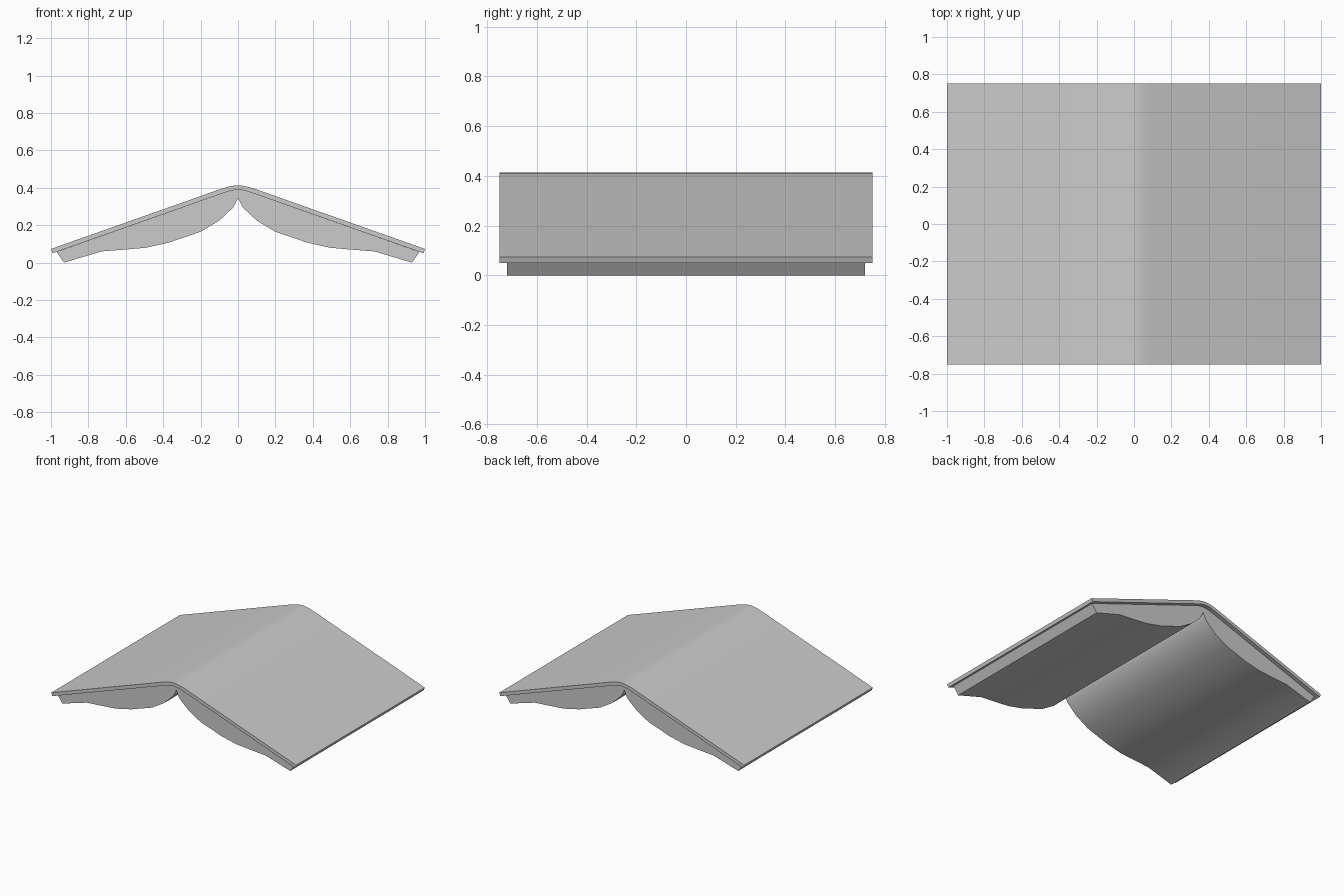
import bpy
import bmesh
import math

if "Cube" in bpy.data.objects:
    bpy.data.objects.remove(bpy.data.objects["Cube"], do_unlink=True)

grey = bpy.data.materials.new("light grey")
grey.use_nodes = True
colour = (0.6, 0.6, 0.6, 1)
grey.diffuse_color = colour
grey.node_tree.nodes["Principled BSDF"].inputs["Base Color"].default_value = colour


def mirrored(half):
    """Extend a half profile, running from the right edge to x = 0, to the left edge."""
    return half + [(-x, z) for x, z in reversed(half) if x > 0]


def extrude_profile(name, profile, half_depth):
    """Make a solid by sweeping an x-z profile along y."""
    mesh = bpy.data.meshes.new(name)
    bm = bmesh.new()
    face = bm.faces.new([bm.verts.new((x, -half_depth, z)) for x, z in profile])
    swept = bmesh.ops.extrude_face_region(bm, geom=[face], use_keep_orig=True)
    verts = [v for v in swept["geom"] if isinstance(v, bmesh.types.BMVert)]
    bmesh.ops.translate(bm, verts=verts, vec=(0, 2 * half_depth, 0))
    bmesh.ops.recalc_face_normals(bm, faces=bm.faces)
    bm.to_mesh(mesh)
    bm.free()
    mesh.materials.append(grey)
    obj = bpy.data.objects.new(name, mesh)
    bpy.context.collection.objects.link(obj)
    bpy.ops.object.select_all(action='DESELECT')
    obj.select_set(True)
    bpy.context.view_layer.objects.active = obj
    bpy.ops.object.shade_smooth_by_angle(angle=math.radians(30))
    return obj


# Cover: two sloping boards with a rounded spine
outer = [(1, 0.073), (0.1, 0.391), (0.075, 0.399), (0.05, 0.406), (0.025, 0.411), (0, 0.413)]
inner = [(0.991, 0.05), (0.092, 0.367), (0.069, 0.375), (0.046, 0.382), (0.023, 0.387), (0, 0.389)]
extrude_profile("cover", mirrored(outer) + mirrored(inner)[::-1], 0.75)

# Pages: two curved leaves meeting in a cusp below the spine
page_top = [(0.97, 0.057)] + inner[1:]
page_bottom = [(0.93, 0), (0.73, 0.06), (0.6, 0.07), (0.49, 0.08), (0.37, 0.107),
               (0.2, 0.165), (0.1, 0.225), (0.025, 0.295), (0.01, 0.325), (0, 0.347)]
extrude_profile("pages", mirrored(page_top) + mirrored(page_bottom)[::-1], 0.72)
